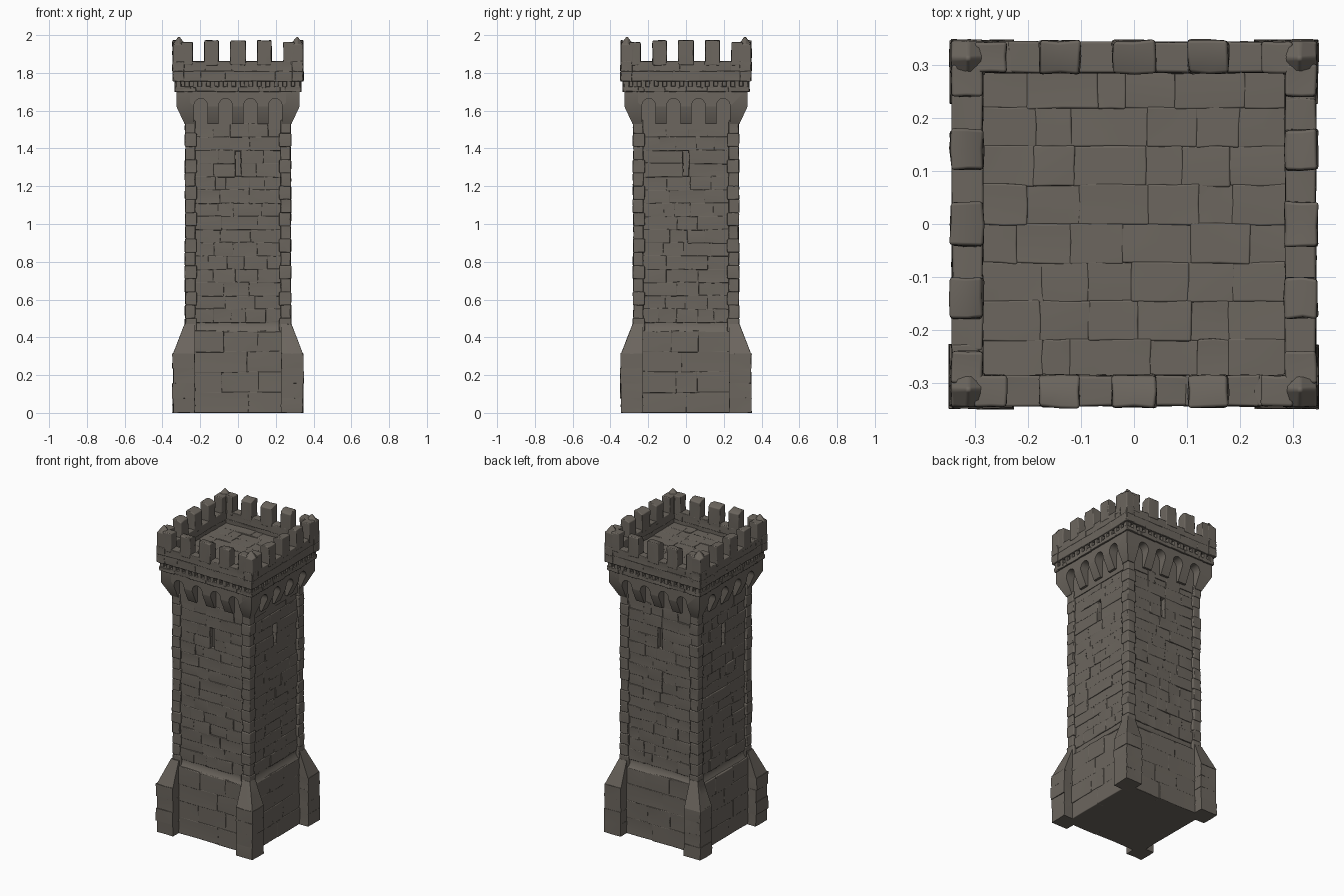
import bpy, bmesh, math, random
from mathutils import Matrix, Vector

random.seed(7)
cube = bpy.data.objects.get("Cube")
if cube:
    bpy.data.objects.remove(cube, do_unlink=True)

stone = bpy.data.materials.new("weathered_stone")
colour = (0.15, 0.133, 0.113, 1)
stone.diffuse_color = colour
stone.use_nodes = True
bsdf = stone.node_tree.nodes["Principled BSDF"]
bsdf.inputs["Base Color"].default_value = colour
bsdf.inputs["Roughness"].default_value = 0.9

SIDES = [Matrix.Rotation(k * math.pi / 2, 4, 'Z') for k in range(4)]


def block(bm, x, y, z, rough=0.0, turn=None, cuts=1, shape=None):
    """Add a worn stone block spanning the given (low, high) ranges."""
    size = Vector((x[1] - x[0], y[1] - y[0], z[1] - z[0]))
    mid = Vector((x[0] + x[1], y[0] + y[1], z[0] + z[1])) / 2
    tmp = bmesh.new()
    bmesh.ops.create_cube(tmp, size=1)
    if cuts:
        bmesh.ops.subdivide_edges(tmp, edges=tmp.edges[:], cuts=cuts, use_grid_fill=True)
    for v in tmp.verts:
        v.co = Vector(a * b for a, b in zip(v.co, size)) + mid
        if shape:
            shape(v.co)
        v.co += Vector(random.uniform(-rough, rough) for _ in range(3))
        v.co.z = max(v.co.z, 0)
    if turn:
        bmesh.ops.transform(tmp, matrix=turn, verts=tmp.verts[:])
    merge(bm, tmp)


def merge(bm, tmp):
    mesh = bpy.data.meshes.new("scratch")
    tmp.to_mesh(mesh)
    tmp.free()
    bm.from_mesh(mesh)
    bpy.data.meshes.remove(mesh)


def finish(bm, name, bevel=0.005):
    bmesh.ops.recalc_face_normals(bm, faces=bm.faces[:])
    mesh = bpy.data.meshes.new(name)
    bm.to_mesh(mesh)
    bm.free()
    mesh.materials.append(stone)
    obj = bpy.data.objects.new(name, mesh)
    bpy.context.collection.objects.link(obj)
    mesh.polygons.foreach_set("use_smooth", [True] * len(mesh.polygons))
    if bevel:
        mod = obj.modifiers.new("worn_edges", 'BEVEL')
        mod.width = bevel
        mod.segments = 2
        mod.limit_method = 'ANGLE'
        mod.angle_limit = math.radians(40)
        mod.harden_normals = True
    else:
        mesh.set_sharp_from_angle(angle=math.radians(35))
    return obj


def course(bm, half, z, face, turn, count, slit=False):
    """One row of random-width stones, left open at the slit if asked."""
    spans = [(-half, -0.015), (0.015, half)] if slit else [(-half, half)]
    for lo, hi in spans:
        n = max(1, round(count * (hi - lo) / (2 * half)))
        step = (hi - lo) / n
        cuts = [lo] + [lo + step * (i + random.uniform(-0.25, 0.25)) for i in range(1, n)] + [hi]
        for a, b in zip(cuts, cuts[1:]):
            pad_a = 0 if a == 0.015 else 0.003
            pad_b = 0 if b == -0.015 else 0.003
            out = face + random.uniform(-0.004, 0.004)
            block(bm, (a - pad_a, b + pad_b), (-out, -0.22), (z[0] - 0.003, z[1] + 0.003), 0.0025, turn)


# Solid core of the tower
bm = bmesh.new()
block(bm, (-0.235, 0.235), (-0.235, 0.235), (0, 1.6), cuts=0)
block(bm, (-0.268, 0.268), (-0.268, 0.268), (1.5, 1.7), cuts=0)
block(bm, (-0.31, 0.31), (-0.31, 0.31), (1.67, 1.77), cuts=0)
finish(bm, "tower_core", 0)

# Wall stones with an arrow slit on every side
bm = bmesh.new()
for turn in SIDES:
    for row in range(15):
        z = 0.48 + row * 0.07
        course(bm, 0.225, (z, z + 0.07), 0.267, turn, random.choice((3, 4, 5)), row in (11, 12))
finish(bm, "wall_stones")

# Thicker base walls with a sloping top
bm = bmesh.new()


def weather_slope(co):
    if co.z > 0.45:
        co.y = max(co.y, -0.262)


for turn in SIDES:
    for row in range(4):
        course(bm, 0.235, (row * 0.108, (row + 1) * 0.108), 0.284, turn, 2 + row % 2)
    block(bm, (-0.235, 0.235), (-0.284, -0.22), (0.425, 0.485), 0.001, turn, 1, weather_slope)
finish(bm, "base_walls")

# Corner quoins of the shaft
bm = bmesh.new()
for turn in SIDES:
    for row in range(16):
        z = 0.43 + row * 0.07
        inner = 0.218 + (row % 2) * 0.008
        out = 0.28 + random.uniform(-0.003, 0.003)
        block(bm, (inner, out), (-out, -inner), (z - 0.001, z + 0.071), 0.002, turn)
finish(bm, "corner_quoins", 0.006)

# Corner buttresses, tapering into the shaft
bm = bmesh.new()


def buttress_slope(co):
    limit = 0.345 - 0.062 * max(0, co.z - 0.31) / 0.16
    co.x = min(co.x, limit)
    co.y = max(co.y, -limit)


for turn in SIDES:
    for row in range(4):
        z = row * 0.078
        out = 0.346 + random.uniform(-0.004, 0.002)
        block(bm, (0.228, out), (-out, -0.228), (z, z + 0.08), 0.002, turn)
    block(bm, (0.228, 0.345), (-0.345, -0.228), (0.31, 0.47), 0.001, turn, 1, buttress_slope)
finish(bm, "corner_buttresses", 0.008)

# Arched corbel table: an arcade profile, flared outward with height
bm = bmesh.new()
profile = [(-0.325, 1.715), (-0.325, 1.53)]
for cx in (-0.197, -0.066, 0.066, 0.197):
    profile.append((cx - 0.036, 1.53))
    for i in range(11):
        a = math.pi * (1 - i / 10)
        profile.append((cx + 0.036 * math.cos(a), 1.625 + 0.04 * math.sin(a)))
    profile.append((cx + 0.036, 1.53))
profile += [(0.325, 1.53), (0.325, 1.715)]
for turn in SIDES:
    tmp = bmesh.new()
    face = tmp.faces.new([tmp.verts.new((x, -0.325, z)) for x, z in profile])
    back = bmesh.ops.extrude_face_region(tmp, geom=[face])
    for v in [g for g in back["geom"] if isinstance(g, bmesh.types.BMVert)]:
        v.co.y = -0.255
    bmesh.ops.bisect_plane(tmp, geom=tmp.verts[:] + tmp.edges[:] + tmp.faces[:],
                           plane_co=(0, 0, 1.62), plane_no=(0, 0, 1))
    for v in tmp.verts:
        reach = 0.283 + 0.042 * min(1, (v.co.z - 1.53) / 0.09)
        v.co.y = max(v.co.y, -reach)
        v.co.x = max(-reach, min(reach, v.co.x))
    bmesh.ops.transform(tmp, matrix=turn, verts=tmp.verts[:])
    merge(bm, tmp)
finish(bm, "arched_corbels", 0)

# String course and dentils under the parapet
bm = bmesh.new()
for turn in SIDES:
    for i in range(6):
        x = -0.334 + i * 0.1113
        block(bm, (x, x + 0.113), (-0.334, -0.25), (1.70, 1.728), 0.0025, turn)
    for i in range(15):
        x = -0.315 + i * 0.045
        block(bm, (x - 0.013, x + 0.013), (-0.334, -0.3), (1.72, 1.765), 0.002, turn, 0)
finish(bm, "dentil_band", 0.004)

# Parapet wall
bm = bmesh.new()
for turn in SIDES:
    for row in range(2):
        edges = [-0.343, -0.2, -0.07, 0.07, 0.2, 0.343]
        for a, b in zip(edges, edges[1:]):
            shift = 0.03 * row if abs(a) < 0.3 else 0
            block(bm, (a + shift - 0.004, b + 0.004 if b > 0.3 else b + 0.034 * row + 0.004),
                  (-0.343, -0.285), (1.755 + row * 0.052, 1.81 + row * 0.052), 0.002, turn)
finish(bm, "parapet")

# Battlements: three merlons a side and a peaked one on each corner
bm = bmesh.new()


def worn_cap(co):
    if co.z > 1.95 and co.y > -0.3:
        co.z -= 0.012


def peak(co):
    if co.z > 1.95:
        away = max(abs(co.x - 0.3125), abs(co.y + 0.3125))
        co.z = 2.0 - away * 1.5


for turn in SIDES:
    for cx, half in ((-0.14, 0.038), (0, 0.041), (0.14, 0.038)):
        block(bm, (cx - half, cx + half), (-0.346, -0.284), (1.84, 1.972), 0.003, turn, 1, worn_cap)
    block(bm, (0.28, 0.345), (-0.345, -0.28), (1.84, 1.97), 0.001, turn, 1, peak)
    block(bm, (0.24, 0.30), (-0.344, -0.285), (1.84, 1.962), 0.002, turn, 1)
    block(bm, (0.285, 0.344), (-0.30, -0.24), (1.84, 1.962), 0.002, turn, 1)
finish(bm, "battlements", 0.006)

# Paved roof floor inside the parapet
bm = bmesh.new()
for row in range(8):
    y = -0.292 + row * 0.073
    edges = [-0.29] + [-0.29 + 0.097 * (i + random.uniform(-0.3, 0.3)) for i in range(1, 6)] + [0.29]
    for a, b in zip(edges, edges[1:]):
        top = 1.785 + random.uniform(-0.002, 0.002)
        block(bm, (a - 0.002, b + 0.002), (y - 0.002, y + 0.075), (1.75, top), 0.002)
finish(bm, "roof_floor", 0.004)
